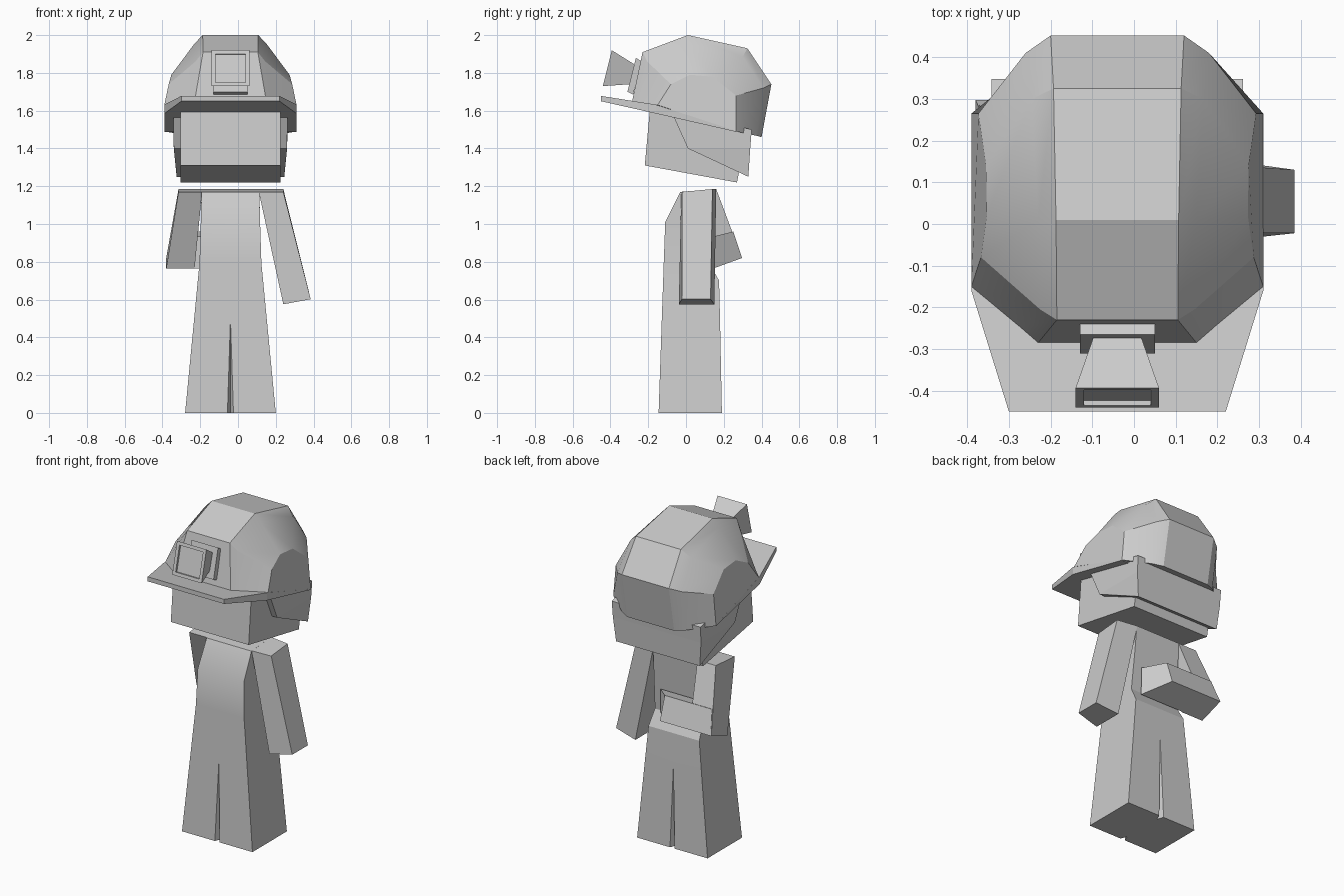
import bpy, bmesh, math

cube = bpy.data.objects.get("Cube")
if cube:
    bpy.data.objects.remove(cube, do_unlink=True)

CX = -0.04  # mirror plane of the body and helmet

grey = bpy.data.materials.new("plain_grey")
grey.use_nodes = True
grey.diffuse_color = (0.6, 0.6, 0.6, 1)
bsdf = next(n for n in grey.node_tree.nodes if n.type == 'BSDF_PRINCIPLED')
bsdf.inputs["Base Color"].default_value = (0.6, 0.6, 0.6, 1)
bsdf.inputs["Roughness"].default_value = 0.8


def loft(name, rings, smooth=0, finish=None):
    """Skin closed rings of equal length and cap both ends."""
    bm = bmesh.new()
    rows = [[bm.verts.new(p) for p in ring] for ring in rings]
    n = len(rows[0])
    for a, b in zip(rows, rows[1:]):
        for i in range(n):
            j = (i + 1) % n
            bm.faces.new((a[i], a[j], b[j], b[i]))
    bm.faces.new(rows[0][::-1])
    end = bm.faces.new(rows[-1])
    if finish:
        bmesh.ops.recalc_face_normals(bm, faces=bm.faces[:])
        finish(bm, end)
    bmesh.ops.remove_doubles(bm, verts=bm.verts[:], dist=1e-4)
    bmesh.ops.recalc_face_normals(bm, faces=bm.faces[:])
    mesh = bpy.data.meshes.new(name)
    bm.to_mesh(mesh)
    bm.free()
    mesh.materials.append(grey)
    ob = bpy.data.objects.new(name, mesh)
    bpy.context.collection.objects.link(ob)
    if smooth:
        bpy.ops.object.select_all(action='DESELECT')
        ob.select_set(True)
        bpy.context.view_layer.objects.active = ob
        bpy.ops.object.shade_smooth_by_angle(angle=math.radians(smooth))
    return ob


def wide(half, pts):
    """Rectangle ring: two (y, z) points spread to both sides of the centre."""
    (y0, z0), (y1, z1) = pts
    return [(CX - half, y0, z0), (CX + half, y0, z0),
            (CX + half, y1, z1), (CX - half, y1, z1)]


# Trunk and legs: grooves at front and back fade out at the crotch
def trunk_ring(z, w, f, b, g=0.0, d=0.0, zb=None):
    zb = z if zb is None else zb
    outline = [(-w, f, z), (-g, f, z), (0, f + d, z), (g, f, z), (w, f, z),
               (w, b, zb), (g, b, zb), (0, b - d, zb), (-g, b, zb), (-w, b, zb)]
    return [(CX + x, y, h) for x, y, h in outline]


loft("trunk_and_legs", [
    trunk_ring(0.00, 0.240, -0.145, 0.19, 0.016, 0.04),
    trunk_ring(0.50, 0.192, -0.128, 0.18),
    trunk_ring(0.70, 0.173, -0.121, 0.175),
    trunk_ring(0.79, 0.164, -0.118, 0.125),
    trunk_ring(1.01, 0.157, -0.110, 0.145),
    trunk_ring(1.17, 0.153, -0.030, 0.16, zb=1.185),
], smooth=25)

# Hanging arm on the left
loft("left_arm", [
    [(0.11, -0.025, 1.17), (0.24, -0.02, 1.17), (0.24, 0.14, 1.185), (0.11, 0.16, 1.185)],
    [(0.24, -0.038, 0.575), (0.385, -0.022, 0.602), (0.385, 0.13, 0.602), (0.24, 0.15, 0.575)],
])

# Right arm bent behind the back
loft("right_upper_arm", [
    [(-0.315, -0.025, 1.17), (-0.19, -0.025, 1.17), (-0.19, 0.16, 1.185), (-0.315, 0.16, 1.185)],
    [(-0.38, 0.14, 0.765), (-0.23, 0.14, 0.765), (-0.23, 0.297, 0.82), (-0.38, 0.297, 0.82)],
])
loft("right_forearm", [
    [(-0.377, 0.145, 0.765), (-0.377, 0.297, 0.82), (-0.352, 0.25, 0.96), (-0.352, 0.15, 0.935)],
    [(0.07, 0.145, 0.765), (-0.03, 0.297, 0.82), (-0.03, 0.25, 0.96), (0.07, 0.15, 0.935)],
])

# Head: tilted box
loft("head", [
    wide(0.265, [(-0.218, 1.31), (0.27, 1.22)]),
    wide(0.265, [(-0.19, 1.62), (0.325, 1.50)]),
])

# Hair wrapping the back and sides of the head
loft("hair", [
    wide(0.285, [(0.33, 1.25), (0.322, 1.254)]),
    wide(0.300, [(0.340, 1.40), (0.01, 1.40)]),
    wide(0.302, [(0.348, 1.50), (-0.08, 1.60)]),
])

# Helmet: each station is a list of (half width, y, z) from front to back
crest = [(0.19, -0.285, 1.65), (0.145, -0.23, 1.91), (0.147, 0.01, 2.0),
         (0.153, 0.325, 1.93), (0.16, 0.452, 1.74), (0.16, 0.40, 1.46)]
shoulder = [(0.23, -0.25, 1.645), (0.185, -0.205, 1.86), (0.19, 0.01, 1.955),
            (0.205, 0.30, 1.885), (0.22, 0.41, 1.72), (0.22, 0.37, 1.468)]
side = [(0.35, -0.15, 1.63), (0.327, -0.08, 1.74), (0.313, 0.02, 1.79),
        (0.315, 0.14, 1.78), (0.333, 0.265, 1.68), (0.35, 0.265, 1.49)]


def station(points, sign):
    return [(CX + sign * x, y, z) for x, y, z in points]


loft("helmet_shell", [station(p, -1) for p in (side, shoulder, crest)]
     + [station(p, 1) for p in (crest, shoulder, side)], smooth=24)

# Brim and lower rim
loft("helmet_brim", [
    wide(0.260, [(-0.45, 1.678), (-0.45, 1.65)]),
    wide(0.350, [(-0.16, 1.632), (-0.16, 1.585)]),
    wide(0.350, [(0.265, 1.493), (0.265, 1.488)]),
])

# Lamp bracket on the front of the helmet
loft("lamp_bracket", [
    wide(0.09, [(-0.235, 1.86), (-0.28, 1.685)]),
    wide(0.09, [(-0.265, 1.88), (-0.31, 1.70)]),
])


# Flared lamp with a framed, recessed lens
def recess_lens(bm, end):
    bmesh.ops.inset_region(bm, faces=[end], thickness=0.028, depth=0)
    bmesh.ops.inset_region(bm, faces=[end], thickness=0.001, depth=-0.012)


loft("lamp", [
    wide(0.055, [(-0.265, 1.84), (-0.295, 1.74)]),
    wide(0.10, [(-0.393, 1.92), (-0.44, 1.73)]),
], finish=recess_lens)
